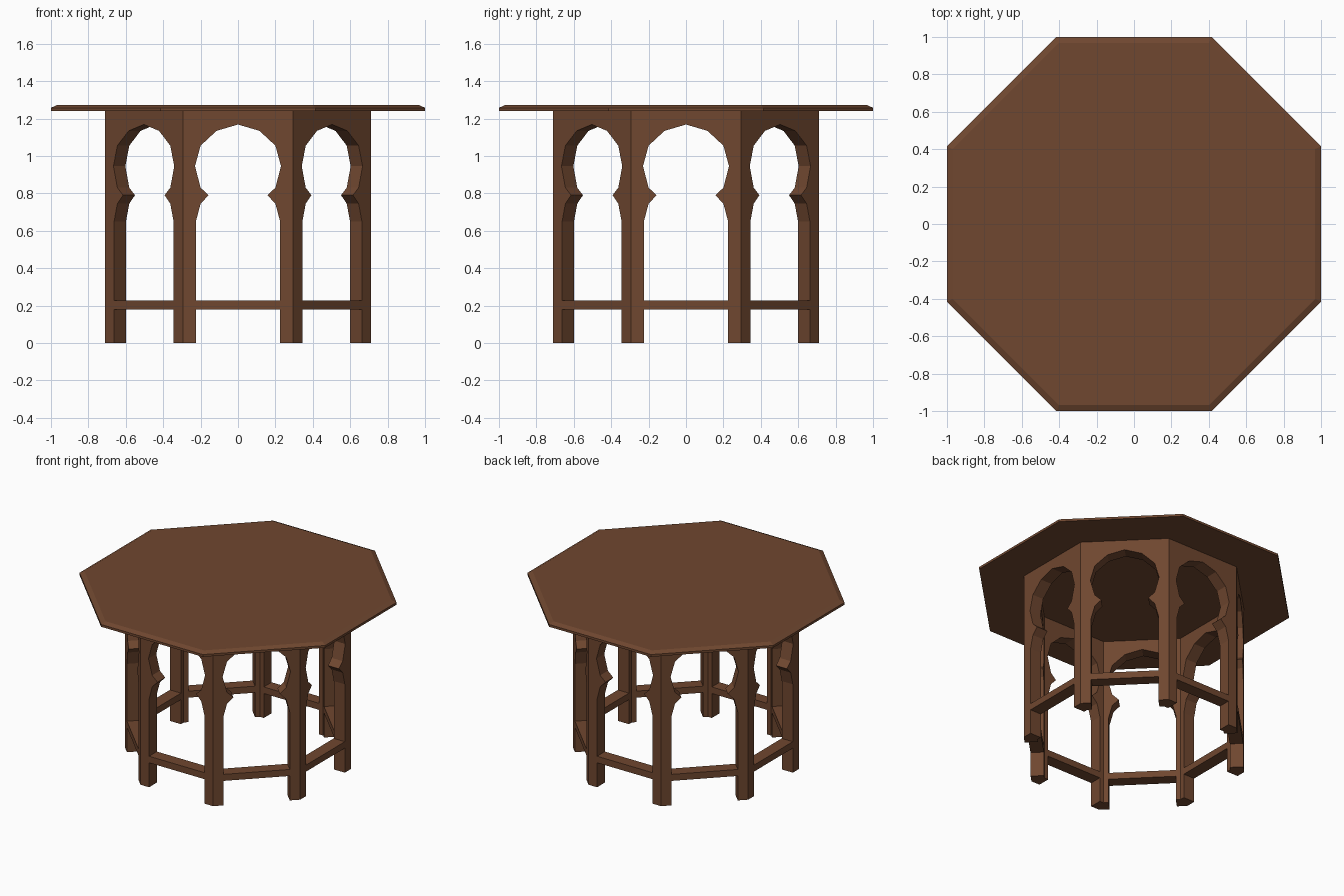
import bpy, bmesh, math
from mathutils import Matrix

if "Cube" in bpy.data.objects:
    bpy.data.objects.remove(bpy.data.objects["Cube"])

T = math.tan(math.pi / 8)      # half side / apothem of an octagon
R_OUT, R_IN = 0.712, 0.622     # outer and inner apothem of the base
TOP_Z = 1.24

wood = bpy.data.materials.new("brown wood")
wood.diffuse_color = (0.16, 0.063, 0.029, 1)
wood.use_nodes = True
wood.node_tree.nodes["Principled BSDF"].inputs["Base Color"].default_value = wood.diffuse_color


def make(name, bm):
    bmesh.ops.recalc_face_normals(bm, faces=bm.faces[:])
    me = bpy.data.meshes.new(name)
    bm.to_mesh(me)
    bm.free()
    me.materials.append(wood)
    ob = bpy.data.objects.new(name, me)
    bpy.context.collection.objects.link(ob)
    return ob


def loft(name, rings, rot=0.0):
    """Join equal-length rings of points and cap both ends."""
    bm = bmesh.new()
    vs = [[bm.verts.new(p) for p in r] for r in rings]
    n = len(rings[0])
    for a, b in zip(vs, vs[1:]):
        for i in range(n):
            j = (i + 1) % n
            bm.faces.new((a[i], a[j], b[j], b[i]))
    bm.faces.new(vs[0][::-1])
    bm.faces.new(vs[-1])
    bm.transform(Matrix.Rotation(rot, 4, 'Z'))
    return make(name, bm)


def octagon(apothem, z):
    r = apothem / math.cos(math.pi / 8)
    return [(r * math.cos(math.pi / 8 + k * math.pi / 4),
             r * math.sin(math.pi / 8 + k * math.pi / 4), z) for k in range(8)]


# table top with chamfered upper edge
loft("table_top", [octagon(1, TOP_Z), octagon(1, 1.257), octagon(0.968, 1.272)])

# horseshoe arch opening, right half from floor to apex
half = [(0.225, 0), (0.225, 0.65), (0.20, 0.745), (0.157, 0.79), (0.20, 0.83),
        (0.23, 0.945), (0.20, 1.055), (0.115, 1.134)]
arch = half + [(0, 1.168)] + [(-x, z) for x, z in reversed(half)]


def panel_ring(r):
    w = r * T                   # mitred width at this depth
    outline = arch + [(-w, 0), (-w, TOP_Z), (w, TOP_Z), (w, 0)]
    return [(x, -r, z) for x, z in outline]


def rail_ring(r):
    return [(x, -r, z) for x, z in
            ((-0.225, 0.18), (0.225, 0.18), (0.225, 0.228), (-0.225, 0.228))]


# eight arched panels with a low rail between the legs of each
for k in range(8):
    a = k * math.pi / 4
    loft(f"arched_panel_{k + 1}", [panel_ring(R_OUT), panel_ring(R_IN)], a)
    loft(f"lower_rail_{k + 1}", [rail_ring(R_OUT), rail_ring(R_IN)], a)
